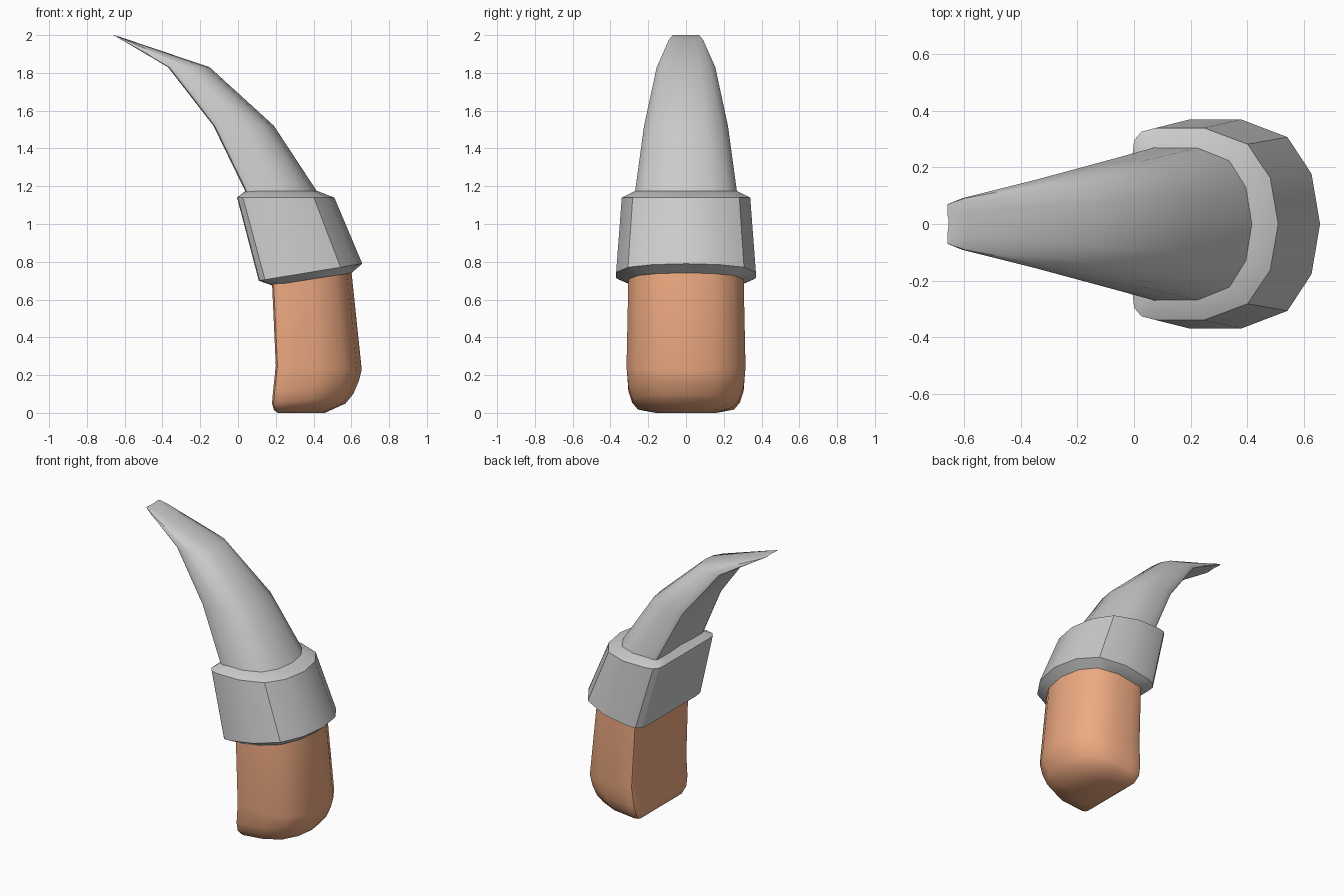
import bpy, bmesh, math

if "Cube" in bpy.data.objects:
    bpy.data.objects.remove(bpy.data.objects["Cube"])

# Half of a D-shaped cross-section: u runs from the flat side to the round side, v is half-width
ROUND_FLAT = [(0, .38), (0, .72), (.01, .87), (.06, .96), (.16, 1)]
SHARP_FLAT = [(0, .45), (0, .88), (.02, .96), (.08, 1), (.2, 1)]
ROUND_SIDE = [(.49, 1), (.79, .83), (.945, .48)]


def d_section(flat):
    half = flat + ROUND_SIDE
    return [(0, 0)] + half + [(1, 0)] + [(u, -v) for u, v in reversed(half)]


def loft(name, flat, rings, hollow=0.0, angle=30, material=None):
    """Each ring: (x flat side, z flat side, x round side, z round side, half-width)."""
    bm = bmesh.new()
    loops = []
    for x0, z0, x1, z1, w in rings:
        loops.append([bm.verts.new((x0 + (x1 - x0) * u + (hollow if (u, v) == (0, 0) else 0),
                                    v * w, z0 + (z1 - z0) * u))
                      for u, v in d_section(flat)])
    n = len(loops[0])
    for a, b in zip(loops, loops[1:]):
        for i in range(n):
            j = (i + 1) % n
            bm.faces.new((a[i], a[j], b[j], b[i]))
    bm.faces.new(loops[0])
    bm.faces.new(loops[-1])
    bmesh.ops.recalc_face_normals(bm, faces=bm.faces)
    mesh = bpy.data.meshes.new(name)
    bm.to_mesh(mesh)
    bm.free()
    obj = bpy.data.objects.new(name, mesh)
    bpy.context.collection.objects.link(obj)
    if material:
        mesh.materials.append(material)
    bpy.ops.object.select_all(action='DESELECT')
    obj.select_set(True)
    bpy.context.view_layer.objects.active = obj
    bpy.ops.object.shade_smooth_by_angle(angle=math.radians(angle))
    return obj


orange = bpy.data.materials.new("orange_grip")
orange.diffuse_color = (0.85, 0.4, 0.22, 1)
orange.use_nodes = True
orange.node_tree.nodes["Principled BSDF"].inputs["Base Color"].default_value = orange.diffuse_color

# Grip with a rounded butt
loft("grip", SHARP_FLAT, [
    (.21, 0, .46, 0, .16),
    (.19, .015, .57, .05, .255),
    (.18, .05, .61, .10, .285),
    (.185, .11, .64, .17, .305),
    (.20, .25, .655, .23, .315),
    (.18, .69, .60, .755, .305),
], angle=40, material=orange)

# Collar with bevelled rims
loft("collar", ROUND_FLAT, [
    (.18, .675, .60, .74, .305),
    (.11, .70, .658, .79, .37),
    (-.005, 1.14, .51, 1.14, .34),
    (.04, 1.175, .42, 1.175, .27),
])

# Curved blade tapering to a thin flat tip
loft("blade", SHARP_FLAT, [
    (.04, 1.17, .42, 1.17, .27),
    (-.13, 1.52, .19, 1.52, .222),
    (-.37, 1.83, -.15, 1.83, .155),
    (-.61, 1.972, -.585, 1.977, .091),
    (-.66, 2.0, -.655, 2.0, .07),
], hollow=.008, angle=35)
